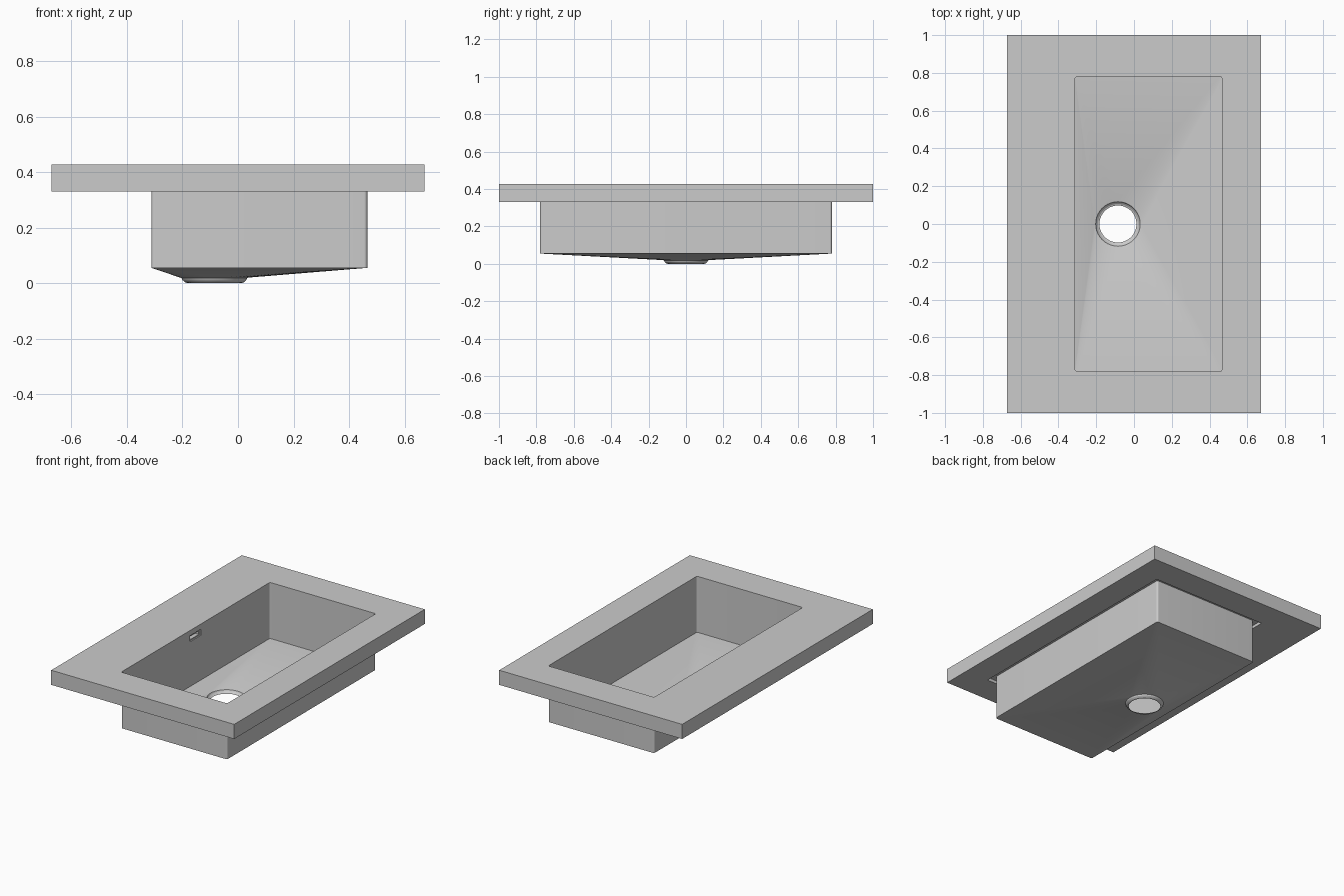
import bpy
import bmesh
from math import sin, cos, pi

if "Cube" in bpy.data.objects:
    bpy.data.objects.remove(bpy.data.objects["Cube"])

STEPS = 10                               # segments per quarter turn
X0, X1, Y = -0.312, 0.466, 0.78          # basin opening
TOP, UNDER, SILL = 0.427, 0.33, 0.055    # slab top, slab underside, basin floor edge
DRAIN_X = -0.085


def ring(x0, x1, y, z, r):
    """Rounded rectangle as four corner arcs; a circle when r is half its size."""
    pts = []
    centres = [(x1 - r, y - r), (x0 + r, y - r), (x0 + r, r - y), (x1 - r, r - y)]
    for q, (cx, cy) in enumerate(centres):
        for i in range(STEPS + 1):
            a = (q + i / STEPS) * pi / 2
            pts.append((cx + r * cos(a), cy + r * sin(a), z))
    return pts


def circle(r, z):
    return ring(DRAIN_X - r, DRAIN_X + r, r, z, r)


def loft(rings):
    bm = bmesh.new()
    loops = [[bm.verts.new(p) for p in pts] for pts in rings]
    for a, b in zip(loops, loops[1:]):
        n = len(a)
        for i in range(n):
            j = (i + 1) % n
            bm.faces.new((b[i], b[j], a[j], a[i]))
    bmesh.ops.remove_doubles(bm, verts=bm.verts[:], dist=1e-5)
    return bm


def finish(bm, name):
    mesh = bpy.data.meshes.new(name)
    bm.to_mesh(mesh)
    bm.free()
    ob = bpy.data.objects.new(name, mesh)
    bpy.context.collection.objects.link(ob)
    bpy.ops.object.select_all(action='DESELECT')
    ob.select_set(True)
    bpy.context.view_layer.objects.active = ob
    bpy.ops.object.shade_smooth_by_angle(angle=pi / 9)
    return ob


# Countertop slab with the opening above and a shallow rebate below
G = 0.035
finish(loft([
    ring(X0, X1, Y, TOP, 0.012),
    ring(-0.672, 0.672, 1.0, TOP, 0),
    ring(-0.672, 0.672, 1.0, UNDER, 0),
    ring(X0 - G, X1 + G, Y + G, UNDER, 0),
    ring(X0 - G, X1 + G, Y + G, UNDER + 0.02, 0),
    ring(X0, X1, Y, UNDER + 0.02, 0.012),
]), "countertop")

# Basin: drain lip, sloping floor and upright walls
bm = loft([
    circle(0.098, 0.0),
    circle(0.106, 0.003),
    circle(0.114, 0.010),
    circle(0.118, 0.018),
    circle(0.124, 0.020),
    ring(X0, X1, Y, SILL, 0.012),
    ring(X0, X1, Y, TOP, 0.012),
])

# Overflow slot: reopen the left wall around a stepped pocket
wall = max((f for f in bm.faces if f.normal.x > 0.99 or f.calc_center_median().x < X0 + 1e-4),
           key=lambda f: f.calc_area())
corners = [v.co.copy() for v in wall.verts]
loops = [list(wall.verts)]
bmesh.ops.delete(bm, geom=[wall], context='FACES_ONLY')
for hw, hh, depth in [(0.058, 0.020, 0), (0.058, 0.020, 0.008),
                      (0.045, 0.012, 0.008), (0.045, 0.012, 0.035)]:
    loops.append([bm.verts.new((X0 - depth,
                                hw if c.y > 0 else -hw,
                                0.372 + (hh if c.z > 0.2 else -hh))) for c in corners])
for a, b in zip(loops, loops[1:]):
    for i in range(4):
        j = (i + 1) % 4
        bm.faces.new((a[i], a[j], b[j], b[i]))
bm.faces.new(loops[-1])
finish(bm, "basin")
